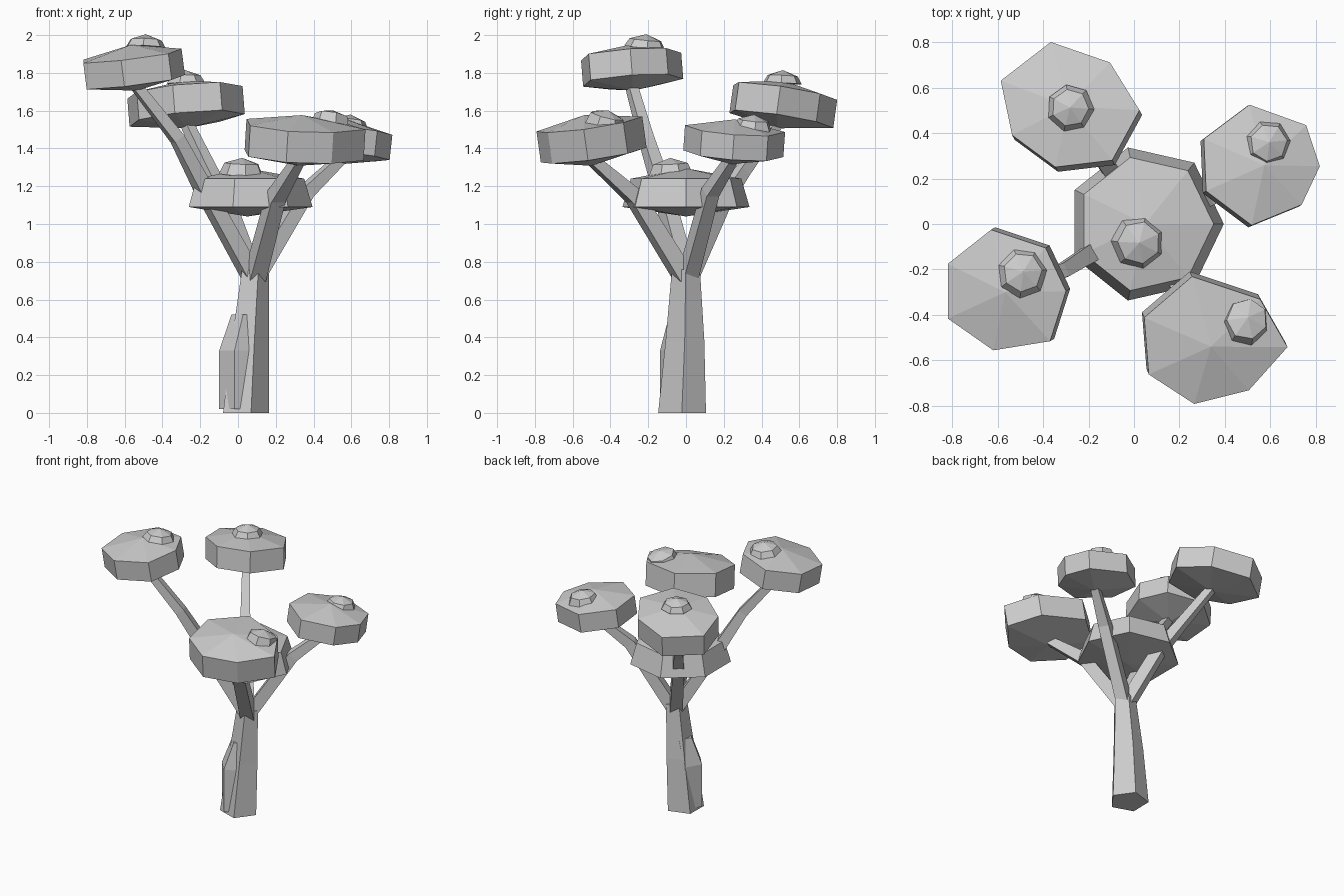
import bpy, bmesh
from math import cos, sin, radians, tau
from mathutils import Vector

if "Cube" in bpy.data.objects:
    bpy.data.objects.remove(bpy.data.objects["Cube"])


def loft(name, rings, start=None, end=None):
    """Skin matching rings; close ends with a fan to an apex or a flat cap."""
    bm = bmesh.new()
    loops = [[bm.verts.new(p) for p in ring] for ring in rings]
    n = len(loops[0])
    for a, b in zip(loops, loops[1:]):
        for i in range(n):
            j = (i + 1) % n
            bm.faces.new((a[i], a[j], b[j], b[i]))
    for loop, apex in ((loops[0], start), (loops[-1], end)):
        if apex is None:
            bm.faces.new(loop)
        else:
            v = bm.verts.new(apex)
            for i in range(n):
                bm.faces.new((loop[i], loop[(i + 1) % n], v))
    bmesh.ops.recalc_face_normals(bm, faces=bm.faces)
    mesh = bpy.data.meshes.new(name)
    bm.to_mesh(mesh)
    bm.free()
    obj = bpy.data.objects.new(name, mesh)
    bpy.context.collection.objects.link(obj)
    return obj


def polygon(n, r, phase=0):
    return [(r * cos(radians(phase) + tau * i / n),
             r * sin(radians(phase) + tau * i / n)) for i in range(n)]


def tilted_ring(c, outline, slope, up, scale=1):
    """Outline around c lying on a sloped plane, lifted along its normal."""
    sx, sy = slope
    base = Vector(c) + Vector((-sx, -sy, 1)).normalized() * up
    return [base + Vector((x * scale, y * scale, (x * sx + y * sy) * scale))
            for x, y in outline]


def pad(name, c, outline, slope, half, top=1, dome=.055, under=.05):
    normal = Vector((-slope[0], -slope[1], 1)).normalized()
    loft(name, [tilted_ring(c, outline, slope, -half),
                tilted_ring(c, outline, slope, half, top)],
         Vector(c) - normal * (half + under), Vector(c) + normal * (half + dome))


def branch(name, points, radii, sides=4):
    pts = [Vector(p) for p in points]
    rings = []
    for i, p in enumerate(pts):
        d = (pts[min(i + 1, len(pts) - 1)] - pts[max(i - 1, 0)]).normalized()
        u = d.cross(Vector((0, 0, 1))).normalized()
        v = u.cross(d)
        rings.append([p + u * x + v * y for x, y in polygon(sides, radii[i], 45)])
    loft(name, rings)


def column(name, sections, phase):
    loft(name, [[Vector((x + px, y + py, z)) for px, py in polygon(5, r, phase)]
                for x, y, z, r in sections])


# trunk, with a split bark ridge low on its front left
column("trunk", [(.03, -.02, 0, .133), (.055, -.005, .38, .108),
                 (.085, 0, .76, .078)], -73)
column("bark_ridge", [(.005, -.035, .02, .105), (.005, -.035, .33, .105),
                      (.045, -.01, .52, .08)], -103)

# branches
branch("left_branch", [(.075, 0, .72), (-.19, -.13, 1.2), (-.32, -.21, 1.45),
                       (-.57, -.3, 1.77)], [.06, .055, .045, .035])
branch("back_branch", [(.075, .01, .72), (-.07, .19, 1.12), (-.15, .3, 1.28),
                       (-.29, .51, 1.57)], [.06, .055, .045, .035])
branch("right_branch", [(.09, .01, .72), (.36, .13, 1.17), (.57, .26, 1.37)],
       [.06, .052, .035])
branch("front_branch", [(.09, -.01, .72), (.2, -.27, 1.14), (.34, -.53, 1.37)],
       [.065, .058, .035])

# leaf pads: name, centre, plan outline, slope, half height
pads = [
    ("back", (-.28, .50, 1.63),
     [(-.36, .79), (-.10, .70), (.03, .49), (-.09, .27), (-.34, .24),
      (-.53, .38), (-.58, .62)], (.08, -.14), .075),
    ("right", (.56, .25, 1.433),
     [(.50, .52), (.75, .43), (.81, .25), (.73, .08), (.51, -.01),
      (.31, .14), (.30, .37)], (-.11, -.07), .067),
    ("front", (.33, -.52, 1.44),
     [(.25, -.22), (.55, -.32), (.67, -.53), (.50, -.72), (.26, -.78),
      (.06, -.65), (.04, -.40)], (-.06, .14), .083),
    ("left", (-.55, -.29, 1.825),
     [(-.62, -.02), (-.38, -.10), (-.29, -.29), (-.36, -.51), (-.61, -.55),
      (-.81, -.41), (-.81, -.17)], (.13, .08), .07),
]
for name, c, outline, slope, half in pads:
    local = [(x - c[0], y - c[1]) for x, y in outline]
    pad(name + "_leaf_pad", c, local, slope, half)
pad("centre_leaf_pad", (.05, 0, 1.165), polygon(7, .345), (0, 0), .075, top=.87)

# small tufts on top of the pads: name, centre, radius, phase, slope, half height
for name, c, r, phase, slope, half in [
        ("back", (-.28, .51, 1.765), .105, 100, (.03, -.05), .02),
        ("right", (.59, .355, 1.525), .105, 110, (-.1, -.1), .025),
        ("front", (.49, -.43, 1.525), .115, 80, (-.15, -.25), .05),
        ("left", (-.49, -.215, 1.955), .11, 110, (-.04, -.1), .02),
        ("centre", (.02, -.08, 1.29), .12, 75, (-.05, .05), .03)]:
    pad(name + "_tuft", c, polygon(7, r, phase), slope, half,
        top=.78, dome=.03, under=.01)
